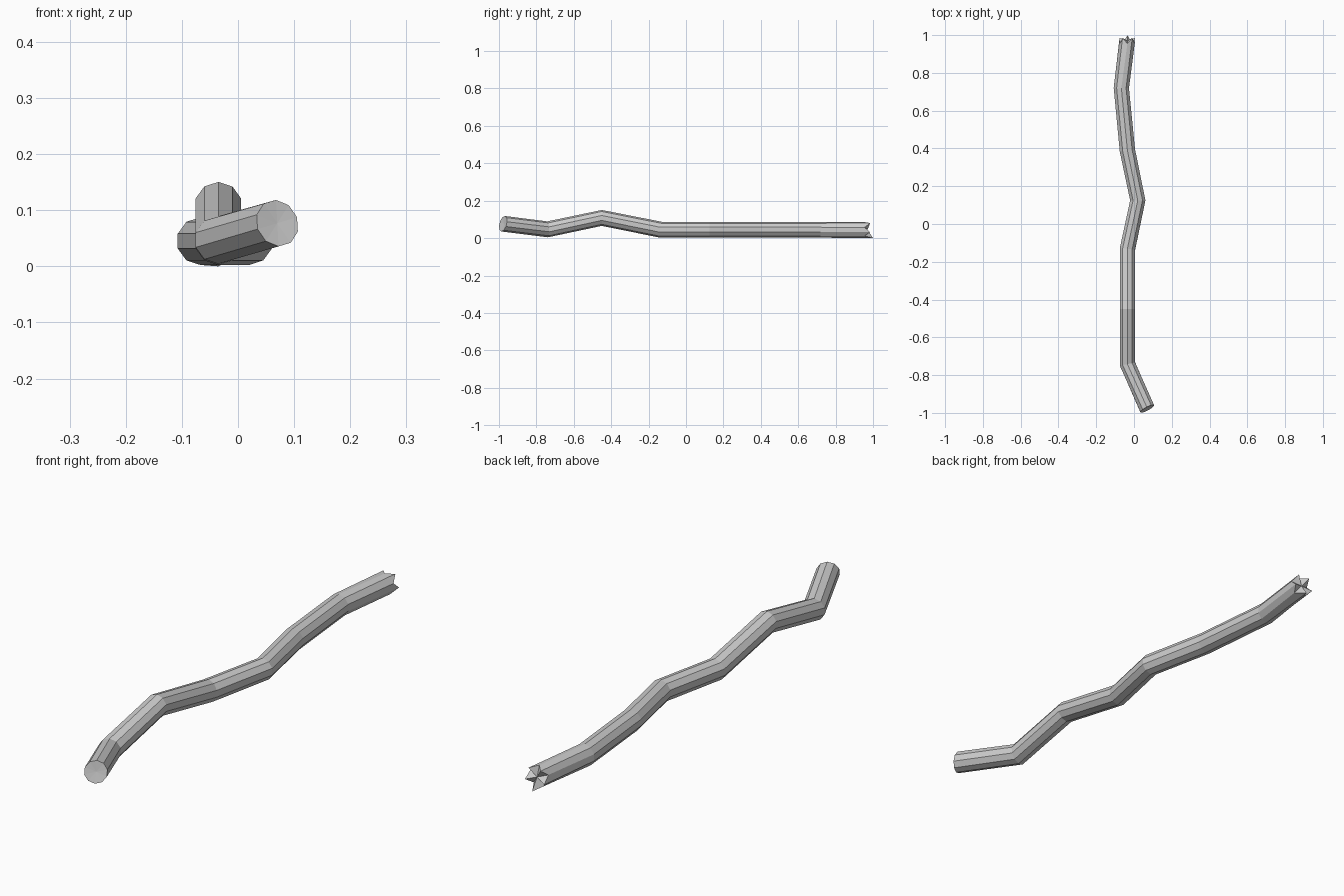
import bpy, bmesh, math
from mathutils import Vector

if "Cube" in bpy.data.objects:
    bpy.data.objects.remove(bpy.data.objects["Cube"])

SIDES, R = 10, 0.0425
# centre line of the stick, front to back
path = [Vector(p) for p in [
    (0.070, -0.978, 0.077), (-0.035, -0.740, 0.047), (-0.035, -0.450, 0.108),
    (-0.035, -0.135, 0.045), (0.020, 0.125, 0.045), (-0.035, 0.390, 0.045),
    (-0.067, 0.720, 0.045), (-0.035, 0.970, 0.045)]]

bm = bmesh.new()


def angle(i):
    return math.tau * i / SIDES + math.pi / 2


def ring(i):
    """Ten-sided section, mitred at each bend."""
    c = path[i]
    if i == 0:
        # front end is cut square to its own segment
        n = Vector((0.45, -0.85, 0.22)).normalized()
        q = Vector((0, -1, 0)).rotation_difference(n)
        return [bm.verts.new(c + q @ Vector((R * math.cos(angle(k)), 0, R * math.sin(angle(k)))))
                for k in range(SIDES)]
    if i == len(path) - 1:
        # broken end: alternate corners stick out as splinters
        out = []
        for k in range(SIDES):
            tip = k % 2
            r = R * (1.03 if tip else 0.96)
            y = (1.0 if k == 5 else 0.985) if tip else 0.955
            out.append(bm.verts.new((c.x + r * math.cos(angle(k)), y, c.z + r * math.sin(angle(k)))))
        out[5].co.z = 0
        return out
    n = (c - path[i - 1]).normalized() + (path[i + 1] - c).normalized()
    out = []
    for k in range(SIDES):
        dx, dz = R * math.cos(angle(k)), R * math.sin(angle(k))
        out.append(bm.verts.new(c + Vector((dx, -(n.x * dx + n.z * dz) / n.y, dz))))
    return out


# bark
rings = [ring(i) for i in range(len(path))]
for a, b in zip(rings, rings[1:]):
    for k in range(SIDES):
        j = (k + 1) % SIDES
        bm.faces.new((a[k], a[j], b[j], b[k]))

# end caps as fans
for loop, centre in ((rings[0], path[0] + Vector((0, 0.004, 0))), (rings[-1], path[-1])):
    mid = bm.verts.new(centre)
    for k in range(SIDES):
        bm.faces.new((loop[k], loop[(k + 1) % SIDES], mid))

bmesh.ops.recalc_face_normals(bm, faces=bm.faces)
mesh = bpy.data.meshes.new("stick")
bm.to_mesh(mesh)
bm.free()
bpy.context.collection.objects.link(bpy.data.objects.new("stick", mesh))
